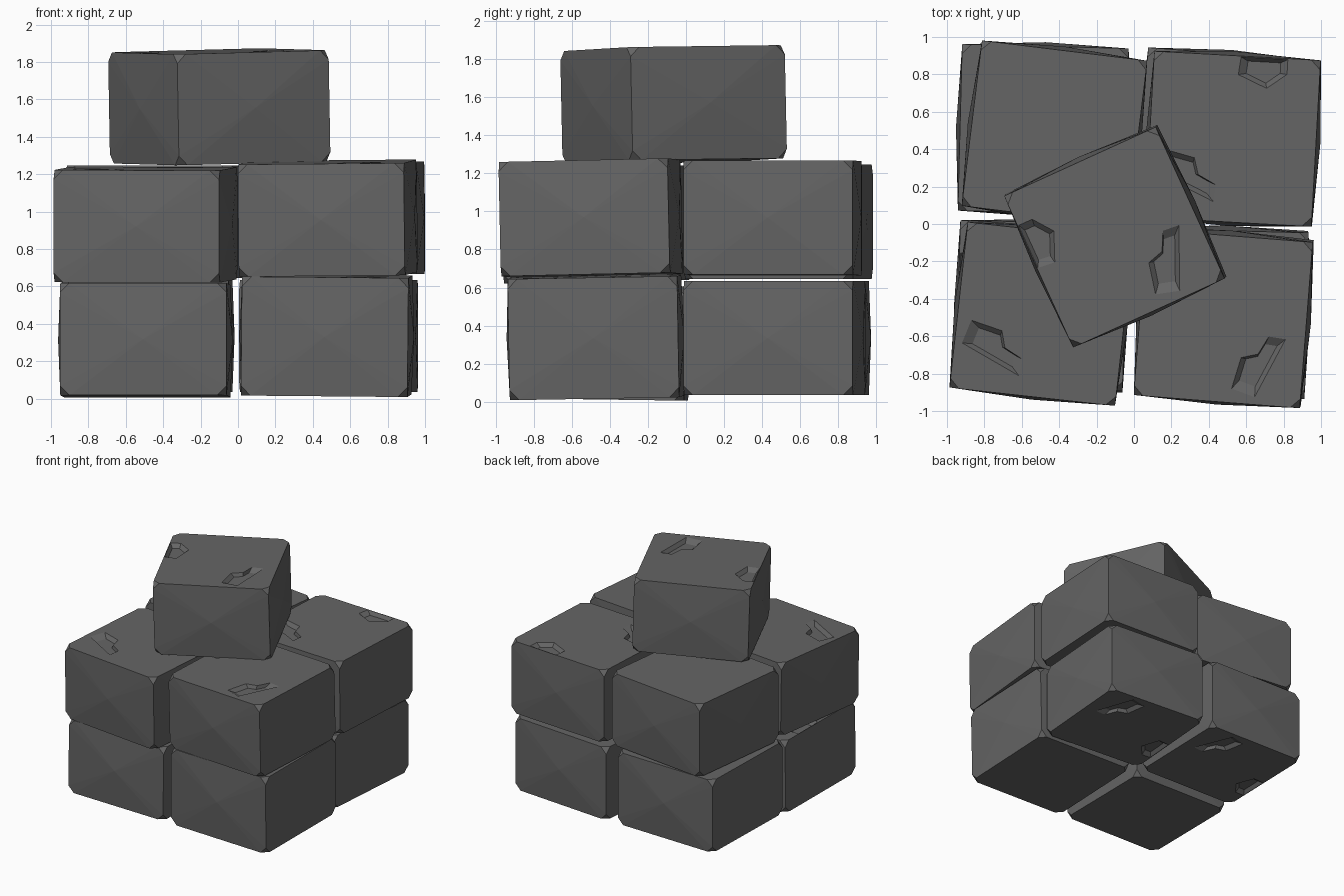
import bpy, bmesh
from math import radians
from mathutils import Matrix, Vector

if "Cube" in bpy.data.objects:
    bpy.data.objects.remove(bpy.data.objects["Cube"])

W, D, H = 0.89, 0.89, 0.6


def new_object(name, bm):
    bmesh.ops.recalc_face_normals(bm, faces=bm.faces)
    mesh = bpy.data.meshes.new(name)
    bm.to_mesh(mesh)
    bm.free()
    ob = bpy.data.objects.new(name, mesh)
    bpy.context.collection.objects.link(ob)
    return ob


# Stone block: cube with clipped corners and slightly bulging sides
def stone():
    bm = bmesh.new()
    bmesh.ops.create_cube(bm, size=1)
    bmesh.ops.scale(bm, vec=(W, D, H), verts=bm.verts)
    bmesh.ops.bevel(bm, geom=bm.verts[:], offset=0.05, offset_type='OFFSET',
                    segments=1, affect='VERTICES')
    bm.normal_update()
    sides = [f for f in bm.faces if abs(f.normal.z) < 0.3 and f.calc_area() > 0.1]
    for f in sides:
        n = f.normal.copy()
        new = bmesh.ops.poke(bm, faces=[f])
        for v in new['verts']:
            v.co += n * 0.022
    return new_object("stone_block", bm)


# Chip cutter: outline on the top face narrowing downward
def chip(name, outline, depth=0.028):
    bm = bmesh.new()
    c = sum((Vector(p) for p in outline), Vector((0, 0))) / len(outline)
    rings = []
    for z, s in ((H / 2 + 0.028, 1.3), (H / 2 - depth, 0.7)):
        rings.append([bm.verts.new((*(c + (Vector(p) - c) * s), z)) for p in outline])
    n = len(outline)
    for i in range(n):
        j = (i + 1) % n
        bm.faces.new((rings[0][i], rings[0][j], rings[1][j], rings[1][i]))
    bm.faces.new(rings[0])
    bm.faces.new(rings[1])
    ob = new_object(name, bm)
    ob.hide_render = True
    return ob


base = stone()
grey = bpy.data.materials.new("dark_stone")
grey.diffuse_color = (0.13, 0.13, 0.13, 1)
grey.use_nodes = True
grey.node_tree.nodes["Principled BSDF"].inputs["Base Color"].default_value = grey.diffuse_color
base.data.materials.append(grey)
cutters = [
    chip("chip_bent", [(.341, -.084), (.2, -.405), (.074, -.369),
                       (.112, -.2), (.201, -.174), (.251, -.076)]),
    chip("chip_edge", [(-.36, .27), (-.28, .165), (-.345, .01),
                       (-.44, .02), (-.44, .27)]),
]
for c in cutters:
    c.data.materials.append(grey)
    m = base.modifiers.new("chip", 'BOOLEAN')
    m.operation = 'DIFFERENCE'
    m.object = c
    m.solver = 'EXACT'
bpy.context.view_layer.update()
mesh = bpy.data.meshes.new_from_object(base.evaluated_get(bpy.context.evaluated_depsgraph_get()))
for ob in cutters + [base]:
    bpy.data.objects.remove(ob)

# Stacked stones: name, centre, turn about z, tilt about x, tilt about y, upside down, height scale
stones = [
    ("lower_front_left", (-0.495, -0.44, 0.312), -1.5, -0.8, 0, False, 1),
    ("lower_front_right", (0.475, -0.475, 0.338), -1.5, 1.0, 0.5, False, 1.06),
    ("lower_back_left", (-0.485, 0.505, 0.335), -1.5, 0, 0, True, 1),
    ("lower_back_right", (0.485, 0.465, 0.335), -4.5, 0, 0, True, 1),
    ("upper_front_left", (-0.495, -0.475, 0.93), -96.3, 1.2, 0, False, 1),
    ("upper_front_right", (0.48, -0.5, 0.965), -4.5, 1.2, -0.6, False, 1),
    ("upper_back_left", (-0.425, 0.485, 0.945), -7, 0, 0, True, 1),
    ("upper_back_right", (0.53, 0.455, 0.965), -93.2, 0, -0.3, False, 1),
    ("top_stone", (-0.1, -0.065, 1.56), 24.5, 1.2, -1.0, False, 0.99),
]
for name, pos, turn, tx, ty, flip, tall in stones:
    ob = bpy.data.objects.new(name + "_stone", mesh)
    bpy.context.collection.objects.link(ob)
    ob.matrix_world = (Matrix.Translation(pos)
                       @ Matrix.Rotation(radians(tx), 4, 'X')
                       @ Matrix.Rotation(radians(ty), 4, 'Y')
                       @ Matrix.Rotation(radians(turn), 4, 'Z')
                       @ Matrix.Rotation(radians(180 if flip else 0), 4, 'X')
                       @ Matrix.Diagonal((1, 1, tall, 1)))

# The one slightly warmer stone
warm = bpy.data.materials.new("warm_stone")
warm.diffuse_color = (0.125, 0.115, 0.105, 1)
warm.use_nodes = True
warm.node_tree.nodes["Principled BSDF"].inputs["Base Color"].default_value = warm.diffuse_color
ob = bpy.data.objects["lower_front_right_stone"]
ob.material_slots[0].link = 'OBJECT'
ob.material_slots[0].material = grey
